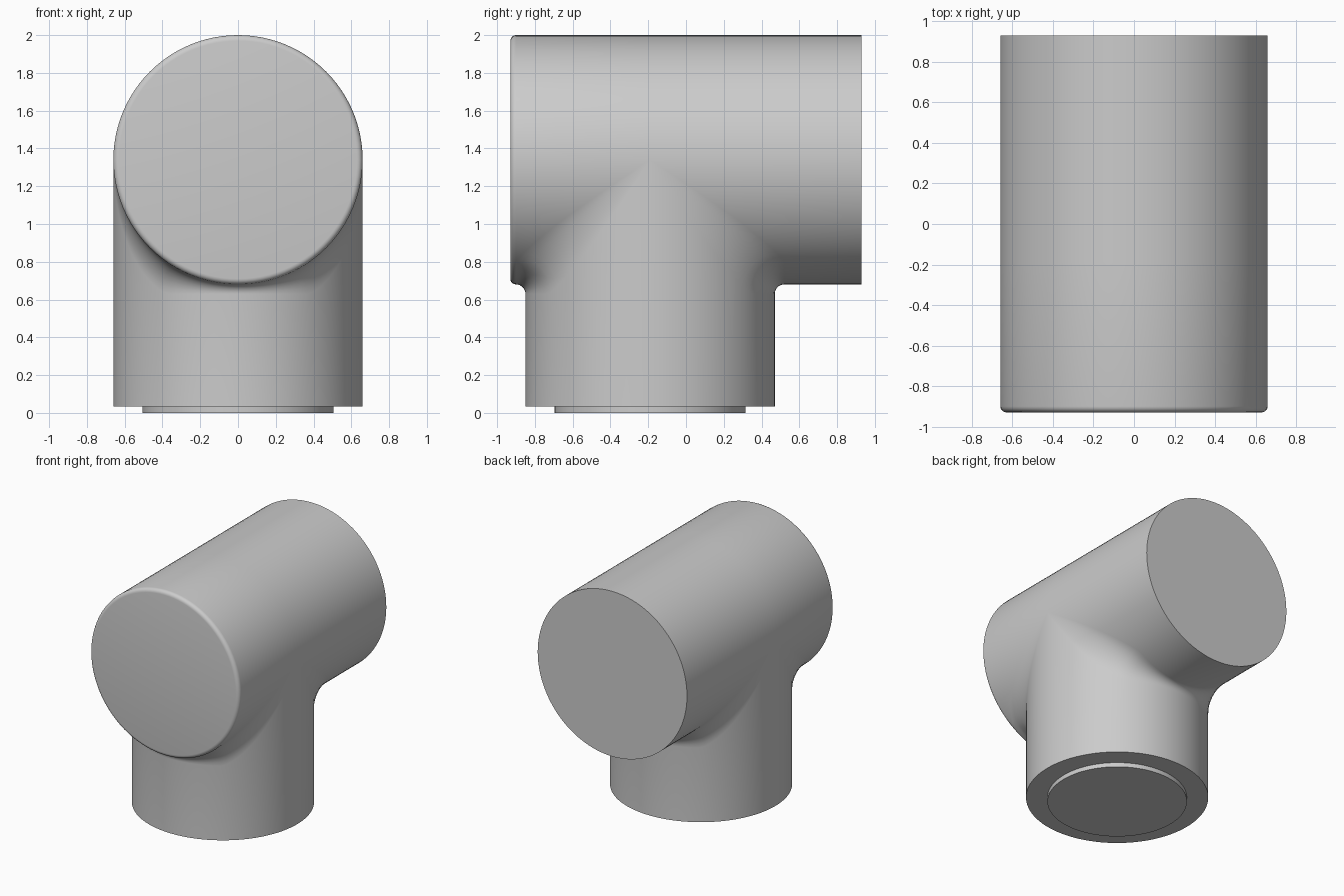
import bpy, bmesh
from math import sin, cos, pi
from mathutils import Vector

cube = bpy.data.objects.get("Cube")
if cube:
    bpy.data.objects.remove(cube)

R, YC, ZC = 0.66, -0.19, 1.34        # pipe radius and the point where the axes cross
FRONT, BACK, FLOOR = -0.93, 0.93, 0.035
BEVEL, N, K = 0.03, 24, 8            # rim rounding, steps per quarter, blend steps

grey = bpy.data.materials.new("plain grey")
grey.use_nodes = True
COLOUR = (0.6, 0.6, 0.6, 1)
grey.diffuse_color = COLOUR
grey.node_tree.nodes["Principled BSDF"].inputs["Base Color"].default_value = COLOUR


def skin(bm, rows):
    """Join neighbouring rows of points with quads."""
    grid = [[bm.verts.new(p) for p in row] for row in rows]
    for a, b in zip(grid, grid[1:]):
        for i in range(len(a) - 1):
            bm.faces.new((a[i], a[i + 1], b[i + 1], b[i]))


def finish(bm, name):
    bmesh.ops.remove_doubles(bm, verts=bm.verts, dist=0.0002)
    bmesh.ops.holes_fill(bm, edges=[e for e in bm.edges if e.is_boundary], sides=0)
    bmesh.ops.recalc_face_normals(bm, faces=bm.faces)
    mesh = bpy.data.meshes.new(name)
    bm.to_mesh(mesh)
    bm.free()
    mesh.materials.append(grey)
    obj = bpy.data.objects.new(name, mesh)
    bpy.context.collection.objects.link(obj)
    bpy.ops.object.select_all(action='DESELECT')
    obj.select_set(True)
    bpy.context.view_layer.objects.active = obj
    bpy.ops.object.shade_smooth_by_angle(angle=pi / 6)


def blend_row(t, sx, sy, end):
    """Line up the stem, around the blend and along the crossbar."""
    x, s = sx * R * cos(t), R * sin(t)
    e = min(0.05 * sin(t) + 0.28 * sin(t) * cos(t), R + 0.05 - s)
    row = [Vector((x, YC + sy * s, FLOOR))]
    for k in range(K + 1):
        a = k / K * pi / 2
        row.append(Vector((x, YC + sy * (s + e * (1 - cos(a))), ZC - s - e * (1 - sin(a)))))
    row.append(Vector((x, end, ZC - s)))
    return row


# Tee body: lower quarters with the blended joint
bm = bmesh.new()
for sx in (1, -1):
    for sy, end in ((1, BACK), (-1, FRONT + BEVEL)):
        skin(bm, [blend_row(i / N * pi / 2, sx, sy, end) for i in range(N + 1)])

# Upper half of the crossbar
skin(bm, [[(R * cos(i / N * pi / 2), y, ZC + R * sin(i / N * pi / 2))
           for y in (FRONT + BEVEL, YC, BACK)] for i in range(2 * N + 1)])

# Rounded front rim
rim = []
for j in range(6):
    a = j / 5 * pi / 2
    r, y = R - BEVEL * (1 - cos(a)), FRONT + BEVEL * (1 - sin(a))
    rim.append([(r * cos(i / N * pi / 2), y, ZC + r * sin(i / N * pi / 2))
                for i in range(4 * N + 1)])
skin(bm, rim)
finish(bm, "tee_body")

# Shallow plug under the stem
bm = bmesh.new()
skin(bm, [[(0.505 * cos(i / N * pi / 2), YC + 0.505 * sin(i / N * pi / 2), z)
           for i in range(4 * N + 1)] for z in (0, FLOOR)])
finish(bm, "bottom_plug")
